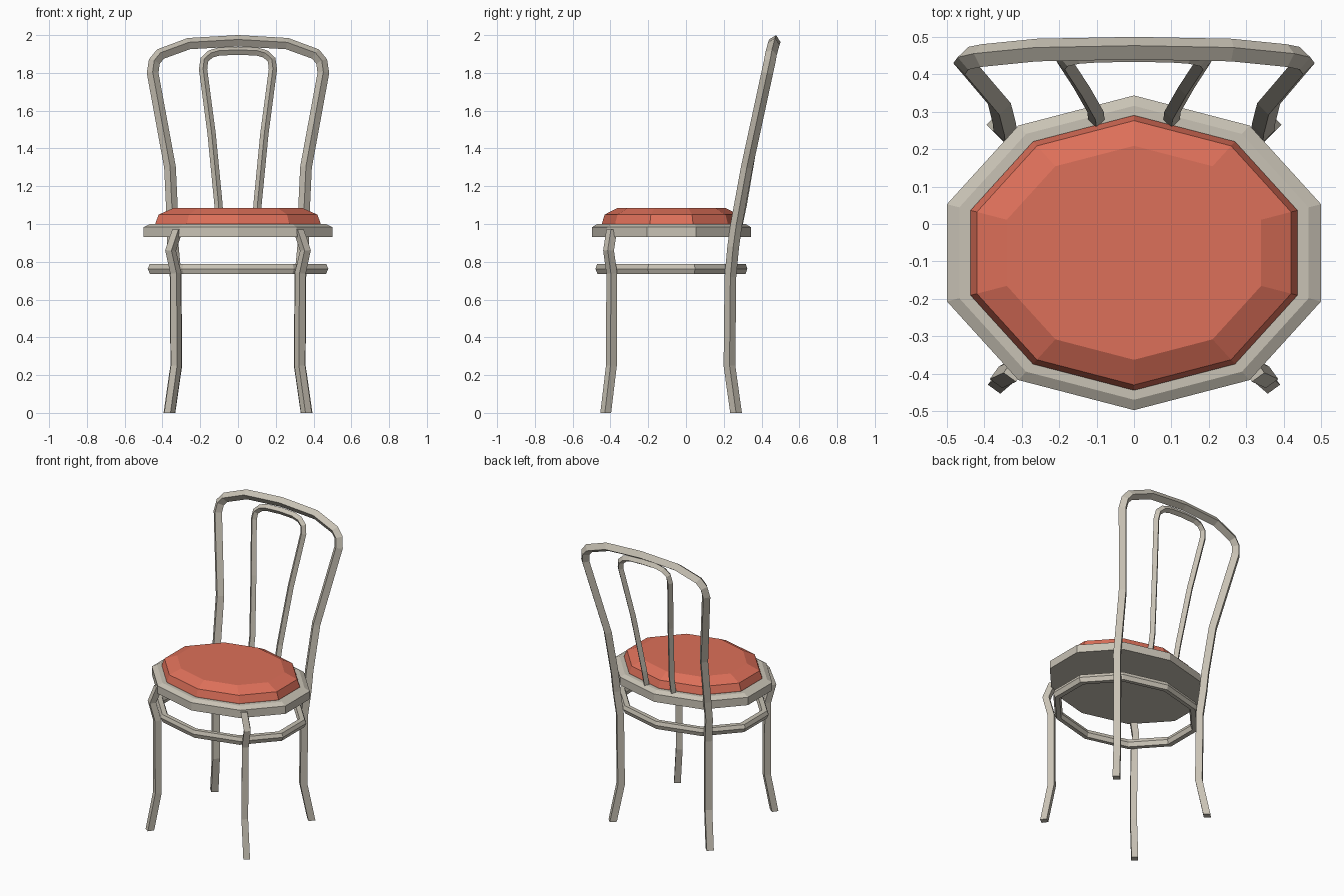
import bpy, bmesh, math
from mathutils import Vector

cube = bpy.data.objects.get("Cube")
if cube:
    bpy.data.objects.remove(cube)


def material(name, color):
    m = bpy.data.materials.new(name)
    m.use_nodes = True
    m.diffuse_color = color
    bsdf = next(n for n in m.node_tree.nodes if n.type == 'BSDF_PRINCIPLED')
    bsdf.inputs["Base Color"].default_value = color
    return m


wood = material("pale_wood", (0.58, 0.54, 0.46, 1))
fabric = material("coral_fabric", (0.72, 0.16, 0.10, 1))


def loft(name, rings, mat, closed=False):
    """Skin a list of equally sized vertex rings; cap the ends unless closed."""
    bm = bmesh.new()
    rows = [[bm.verts.new(p) for p in ring] for ring in rings]
    n = len(rows[0])
    pairs = list(zip(rows, rows[1:]))
    if closed:
        pairs.append((rows[-1], rows[0]))
    else:
        bm.faces.new(rows[0])
        bm.faces.new(rows[-1])
    for a, b in pairs:
        for i in range(n):
            j = (i + 1) % n
            bm.faces.new((a[i], a[j], b[j], b[i]))
    bmesh.ops.recalc_face_normals(bm, faces=bm.faces)
    mesh = bpy.data.meshes.new(name)
    bm.to_mesh(mesh)
    bm.free()
    mesh.materials.append(mat)
    obj = bpy.data.objects.new(name, mesh)
    bpy.context.collection.objects.link(obj)
    return obj


def decagon(half_width, z):
    """Oval ten-sided ring with its points at front and back."""
    r = half_width / math.cos(math.pi / 10)
    return [(r * math.sin(i * math.pi / 5),
             -0.077 + 0.8 * r * math.cos(i * math.pi / 5), z) for i in range(10)]


def sweep(name, path, facing, radius, twist):
    """Four-sided bar along a path, with ends cut level."""
    pts = [Vector(p) for p in path]
    rings = []
    for i, p in enumerate(pts):
        if i == 0:
            t = Vector((0, 0, 1))
        elif i == len(pts) - 1:
            t = Vector((0, 0, 1 if p.z > pts[i - 1].z else -1))
        else:
            t = ((p - pts[i - 1]).normalized() + (pts[i + 1] - p).normalized()).normalized()
        u = Vector(facing)
        u = (u - t * u.dot(t)).normalized()
        v = t.cross(u)
        angles = [twist + k * math.pi / 2 for k in range(4)]
        rings.append([p + radius * (u * math.cos(a) + v * math.sin(a)) for a in angles])
    return loft(name, rings, wood)


def arch(half):
    """Mirror a half path that ends on the centre line."""
    return half + [(-x, y, z) for x, y, z in reversed(half[:-1])]


# Seat rim, cushion and stretcher ring
loft("seat_frame", [decagon(w, z) for w, z in
                    [(0.5, 0.93), (0.5, 0.983), (0.467, 1.0)]], wood)
loft("seat_cushion", [decagon(w, z) for w, z in
                      [(0.437, 0.995), (0.437, 1.005), (0.42, 1.05), (0.34, 1.085)]], fabric)
loft("stretcher_ring", [decagon(w, z) for w, z in
                        [(0.466, 0.735), (0.478, 0.763), (0.468, 0.787),
                         (0.435, 0.787), (0.425, 0.763), (0.435, 0.735)]], wood, closed=True)

# Back legs and outer back hoop in one bent bar
lean = (0, -0.97, 0.22)
sweep("back_frame", arch([
    (0.363, 0.265, 0), (0.327, 0.23, 0.25), (0.33, 0.235, 0.72), (0.345, 0.25, 0.88),
    (0.346, 0.267, 1.0), (0.36, 0.322, 1.3), (0.452, 0.43, 1.8), (0.443, 0.443, 1.86),
    (0.41, 0.45, 1.9), (0.26, 0.465, 1.955), (0, 0.47, 1.97)]), lean, 0.031, 0)

# Inner back hoop
sweep("inner_back_hoop", arch([
    (0.1, 0.275, 0.98), (0.103, 0.3, 1.1), (0.14, 0.365, 1.48), (0.185, 0.434, 1.82),
    (0.178, 0.443, 1.87), (0.145, 0.45, 1.9), (0.1, 0.453, 1.913),
    (0, 0.455, 1.917)]), lean, 0.022, 0)

# Front legs
for side, label in ((1, "left"), (-1, "right")):
    sweep("front_leg_" + label, [(side * x, y, z) for x, y, z in [
        (0.362, -0.425, 0), (0.327, -0.395, 0.25), (0.33, -0.393, 0.74),
        (0.357, -0.41, 0.86), (0.32, -0.393, 0.97)]],
        (side * 0.588, -0.809, 0), 0.029, math.pi / 4)
